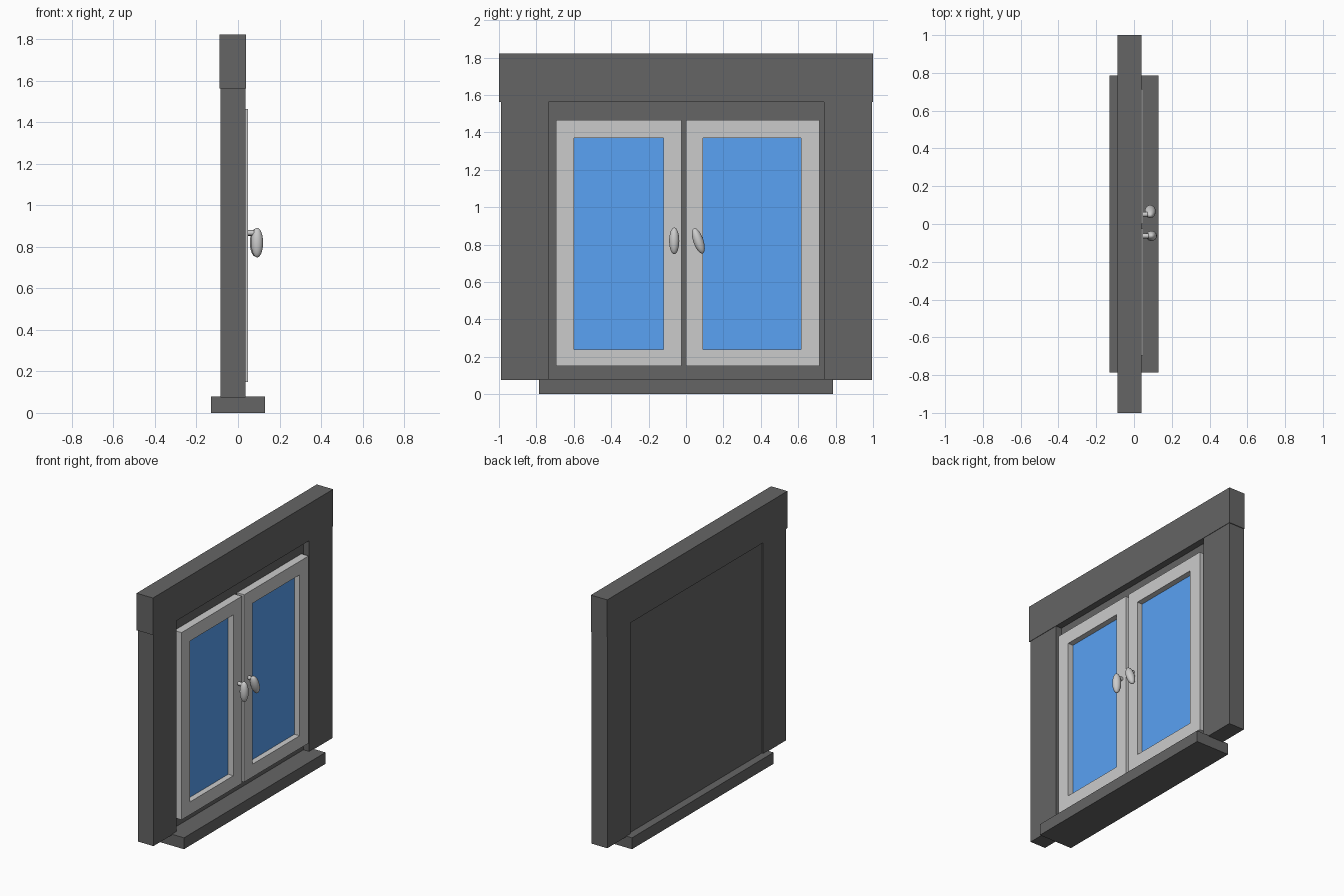
import bpy, bmesh
from math import pi
from mathutils import Matrix, Vector

if "Cube" in bpy.data.objects:
    bpy.data.objects.remove(bpy.data.objects["Cube"])


def material(name, rgb):
    m = bpy.data.materials.new(name)
    m.diffuse_color = (*rgb, 1)
    m.use_nodes = True
    m.node_tree.nodes["Principled BSDF"].inputs["Base Color"].default_value = m.diffuse_color
    return m


DARK = material("dark_frame", (0.13, 0.13, 0.13))
BLUE = material("blue_glass", (0.1, 0.36, 0.9))


def finish(name, bm, mat=None):
    bmesh.ops.recalc_face_normals(bm, faces=bm.faces)
    me = bpy.data.meshes.new(name)
    bm.to_mesh(me)
    bm.free()
    ob = bpy.data.objects.new(name, me)
    bpy.context.collection.objects.link(ob)
    if mat:
        me.materials.append(mat)
    return ob


def box(name, x, y, z, mat=None):
    """Box from (min, max) ranges on each axis."""
    bm = bmesh.new()
    size = [r[1] - r[0] for r in (x, y, z)]
    mid = [(r[0] + r[1]) / 2 for r in (x, y, z)]
    bmesh.ops.create_cube(bm, size=1, matrix=Matrix.Translation(mid) @ Matrix.Diagonal((*size, 1)))
    return finish(name, bm, mat)


def ring(name, x, outer, inner):
    """Rectangular frame in the YZ plane, extruded along x."""
    bm = bmesh.new()
    loops = []
    for y0, y1, z0, z1 in (outer, inner):
        loops.append([bm.verts.new((x[0], y, z))
                      for y, z in ((y0, z0), (y1, z0), (y1, z1), (y0, z1))])
    o, i = loops
    faces = [bm.faces.new((o[k], o[(k + 1) % 4], i[(k + 1) % 4], i[k])) for k in range(4)]
    ext = bmesh.ops.extrude_face_region(bm, geom=faces, use_keep_orig=True)
    new = [v for v in ext["geom"] if isinstance(v, bmesh.types.BMVert)]
    bmesh.ops.translate(bm, verts=new, vec=(x[1] - x[0], 0, 0))
    return finish(name, bm)


def handle(name, x, y, tilt):
    """Egg-shaped grip on a short round stem."""
    bm = bmesh.new()
    grip = (Matrix.Translation((x, y, 0.82)) @ Matrix.Rotation(tilt, 4, 'X')
            @ Matrix.Diagonal((0.029, 0.027, 0.071, 1)))
    bmesh.ops.create_uvsphere(bm, u_segments=24, v_segments=16, radius=1, matrix=grip)
    top = Vector((x, y, 0.82)) + Matrix.Rotation(tilt, 3, 'X') @ Vector((0, 0, 0.047))
    x0 = 0.045
    stem = Matrix.Translation(((x0 + x) / 2, top.y, top.z)) @ Matrix.Rotation(pi / 2, 4, 'Y')
    bmesh.ops.create_cone(bm, cap_ends=True, segments=16, radius1=0.013, radius2=0.013,
                          depth=x - x0, matrix=stem)
    ob = finish(name, bm)
    bpy.ops.object.select_all(action='DESELECT')
    ob.select_set(True)
    bpy.context.view_layer.objects.active = ob
    bpy.ops.object.shade_smooth_by_angle()


# Surround: sill, jambs, lintel and recessed back panel
box("sill", (-0.13, 0.13), (-0.785, 0.785), (0, 0.08), DARK)
box("left_jamb", (-0.085, 0.036), (-0.99, -0.735), (0.075, 1.562), DARK)
box("right_jamb", (-0.085, 0.036), (0.738, 0.995), (0.075, 1.562), DARK)
box("lintel", (-0.088, 0.039), (-1, 1), (1.562, 1.822), DARK)
box("back_panel", (-0.075, -0.008), (-0.735, 0.738), (0.08, 1.562), DARK)

# Sashes with glass: outer and inner y ranges
for side, out, inn in (("left", (-0.695, -0.025), (-0.6, -0.12)),
                       ("right", (0.0, 0.715), (0.09, 0.615))):
    ring(side + "_sash", (-0.012, 0.048), (*out, 0.15, 1.465), (*inn, 0.24, 1.37))
    box(side + "_glass", (-0.006, 0.008), inn, (0.24, 1.37), BLUE)

# Handles
handle("left_handle", 0.092, -0.063, 0)
handle("right_handle", 0.086, 0.066, 0.33)
